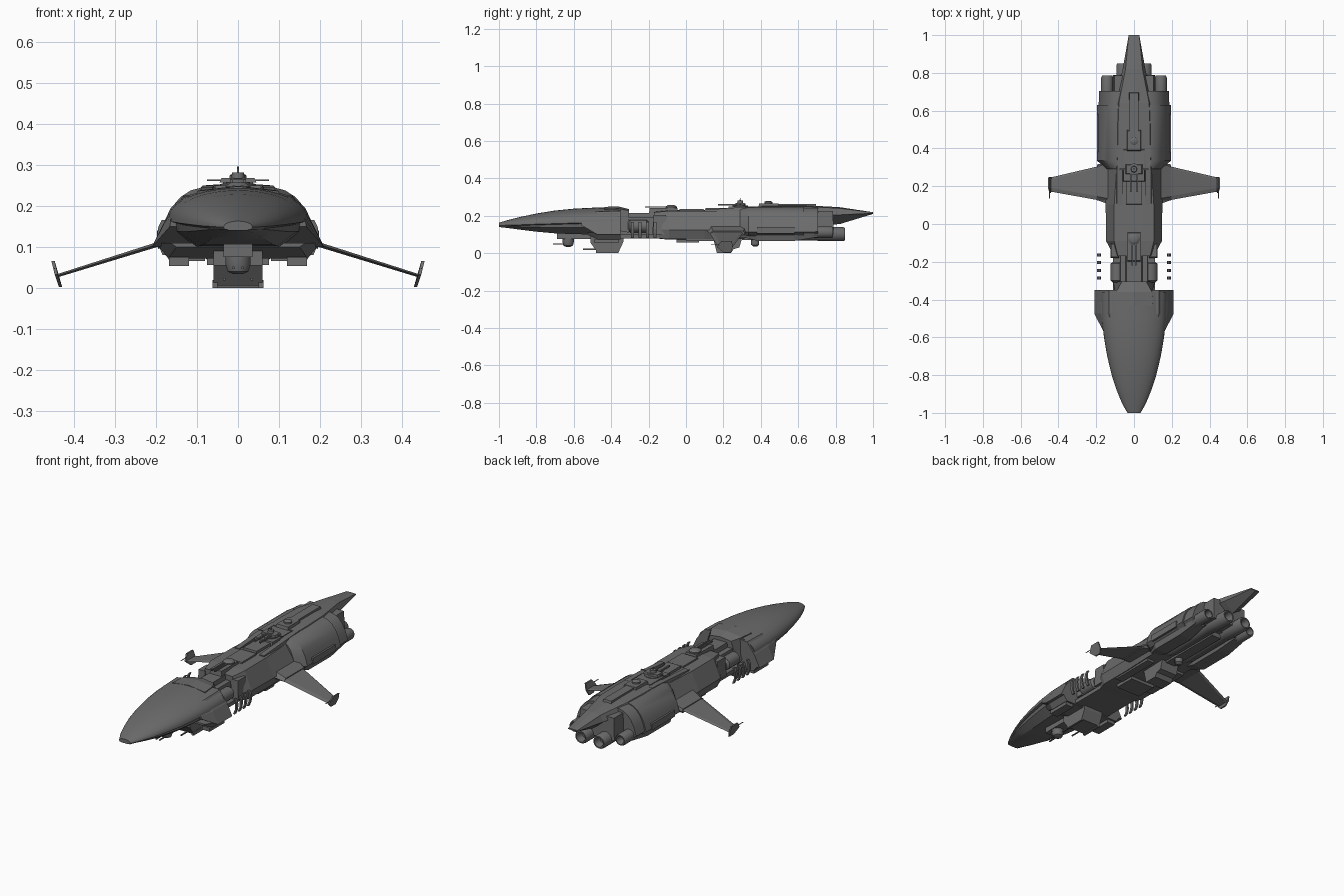
import bpy, bmesh, math
from mathutils import Vector

hull_grey = bpy.data.materials.new("hull_grey")
hull_grey.diffuse_color = (0.15, 0.15, 0.15, 1)


def skin(name, rings, mirror=False, smooth=0):
    """Solid through a list of equal-length rings of 3D points, capped at both ends."""
    bm = bmesh.new()
    vs = [[bm.verts.new(p) for p in r] for r in rings]
    n = len(rings[0])
    for a, b in zip(vs, vs[1:]):
        for i in range(n):
            j = (i + 1) % n
            bm.faces.new((a[i], a[j], b[j], b[i]))
    bm.faces.new(vs[0])
    bm.faces.new(vs[-1][::-1])
    bmesh.ops.remove_doubles(bm, verts=bm.verts, dist=1e-5)
    bmesh.ops.recalc_face_normals(bm, faces=bm.faces)
    me = bpy.data.meshes.new(name)
    bm.to_mesh(me)
    bm.free()
    me.materials.append(hull_grey)
    if smooth:
        me.polygons.foreach_set("use_smooth", [True] * len(me.polygons))
        me.set_sharp_from_angle(angle=math.radians(smooth))
    ob = bpy.data.objects.new(name, me)
    bpy.context.collection.objects.link(ob)
    if mirror:
        ob.modifiers.new("mirror", "MIRROR").use_mirror_merge = False
    return ob


def loft(name, sections, smooth=0):
    """Symmetric hull: (y, half profile from top centre to bottom centre)."""
    rings = []
    for y, half in sections:
        left = [(-x, z) for x, z in reversed(half) if x > 0]
        rings.append([(x, y, z) for x, z in half + left])
    return skin(name, rings, smooth=smooth)


def box(name, x, y, z, top=1.0, mirror=False):
    """Box from ranges; top scales the upper face."""
    def ring(h, s):
        cx, cy = sum(x) / 2, sum(y) / 2
        return [(cx + (px - cx) * s, cy + (py - cy) * s, h)
                for px, py in ((x[0], y[0]), (x[1], y[0]), (x[1], y[1]), (x[0], y[1]))]
    return skin(name, [ring(z[0], 1), ring(z[1], top)], mirror)


def lathe(name, origin, profile, axis="Y", n=16, mirror=False):
    """Turned part: profile of (position along axis, radius)."""
    rings = []
    for t, r in profile:
        ring = []
        for i in range(n):
            a = 2 * math.pi * (i + 0.5) / n
            c, s = r * math.cos(a), r * math.sin(a)
            p = Vector((c, t, s)) if axis == "Y" else Vector((c, s, t))
            ring.append(p + Vector(origin))
        rings.append(ring)
    return skin(name, rings, mirror, 35)


# Nose: domed upper shell and recessed lower hull; rows are y, half width, edge z, top z, bottom z
nose = [(-1, .035, .148, .163, .140), (-.95, .063, .150, .178, .134), (-.88, .092, .152, .195, .125),
        (-.8, .118, .155, .212, .115), (-.7, .142, .158, .228, .106), (-.6, .159, .161, .238, .102),
        (-.5, .170, .164, .243, .100), (-.36, .173, .166, .246, .100)]
upper, lower = [], []
for y, w, e, t, b in nose:
    arc = [(w * math.sin(math.radians(a)), e + (t - e) * math.cos(math.radians(a)) ** .9)
           for a in range(0, 86, 9)]
    upper.append((y, arc + [(w, e), (w * .9, e - .006), (0, e - .006)]))
    lower.append((y, [(0, e), (w * .93, e), (w * .9, e * .6 + b * .4), (w * .6, b), (0, b)]))
loft("nose_shell", upper, 35)
loft("nose_lower_hull", lower, 30)

# Flared collar behind the nose and its lower block
loft("nose_collar", [
    (-.56, [(0, .225), (.11, .21), (.164, .168), (.166, .150), (0, .150)]),
    (-.475, [(0, .238), (.132, .226), (.174, .165), (.21, .108), (.203, .096), (0, .096)][0:1]
     + [(.132, .222), (.176, .165), (.21, .100), (0, .100)]),
    (-.35, [(0, .238), (.132, .226), (.178, .165), (.21, .100), (0, .100)])])
loft("collar_lower_block", [
    (-.53, [(0, .11), (.165, .11), (.15, .10), (0, .10)]),
    (-.47, [(0, .11), (.2, .11), (.17, .072), (0, .072)]),
    (-.35, [(0, .11), (.2, .11), (.17, .072), (0, .072)])])
box("collar_foot", (.12, .168), (-.49, -.36), (.054, .075), mirror=True)
loft("nose_back_plate", [
    (-.435, [(0, .248), (.10, .236), (.10, .15), (0, .15)]),
    (-.36, [(0, .249), (.095, .238), (.10, .12), (0, .12)]),
    (-.305, [(0, .236), (.065, .228), (.11, .11), (0, .11)])])

# Neck: narrow core, side tanks, ribs
box("neck_core", (-.075, .075), (-.36, -.08), (.085, .19), .97)
box("neck_spine", (-.045, .045), (-.33, -.1), (.18, .215), .9)
box("neck_belly", (-.11, .11), (-.36, -.1), (.078, .10))
lathe("neck_tank", (.09, 0, .145), [(-.31, .022), (-.3, .034), (-.21, .034), (-.2, .022)], mirror=True)
box("neck_bracket", (.08, .125), (-.18, -.1), (.10, .205), .85, True)
for y in (-.285, -.245, -.205, -.165):
    path = [(.180, .080), (.190, .105), (.193, .130), (.190, .150), (.182, .166)]
    skin("neck_rib", [[(x - .005, y - .008, z), (x + .004, y - .008, z),
                       (x + .004, y + .008, z), (x - .005, y + .008, z)] for x, z in path], True)

# Middle hull
loft("middle_hull", [
    (-.17, [(0, .222), (.085, .218), (.105, .13), (.10, .08), (0, .08)]),
    (-.09, [(0, .23), (.105, .226), (.148, .125), (.13, .075), (0, .072)]),
    (.10, [(0, .23), (.105, .226), (.150, .125), (.13, .075), (0, .072)]),
    (.40, [(0, .232), (.085, .226), (.150, .125), (.13, .085), (0, .082)])])
for y0, y1, w, h in ((-.2, -.04, .036, .242), (-.04, .1, .052, .236),
                     (.1, .24, .045, .242), (.22, .40, .06, .250)):
    box("deck_block", (-w, w), (y0, y1), (.2, h), .92)
skin("deck_rail", [[(x, y, .2), (x + .035, y, .2), (x + .028, y, z), (x, y, z)]
                   for x, y, z in ((.062, .1, .232), (.062, .3, .246), (.058, .42, .250))], True)

# Rear hull: rounded shell with stepped ends
def rear(s):
    return [(x * s, .165 + (z - .165) * s) for x, z in
            ((0, .247), (.085, .246), (.115, .238), (.14, .222), (.163, .195), (.181, .160),
             (.195, .112), (.17, .092), (0, .092))]
loft("rear_shell", [(.29, [(x * .8, z) for x, z in rear(.95)]), (.335, rear(1)), (.63, rear(1))], 30)
loft("rear_shell_step", [(.62, rear(.96)), (.705, rear(.95))], 30)
box("rear_core", (-.11, .11), (.6, .79), (.1, .225), .95)
box("shell_side_strip", (.186, .197), (.38, .58), (.105, .14), mirror=True)

# Tail deck running out to a point
loft("tail_spike", [
    (.40, [(0, .253), (.085, .248), (.11, .2), (0, .18)]),
    (.50, [(0, .256), (.085, .250), (.115, .2), (0, .16)]),
    (.64, [(0, .256), (.08, .250), (.105, .2), (0, .15)]),
    (.82, [(0, .246), (.045, .240), (.06, .205), (0, .155)]),
    (1.0, [(0, .219), (.028, .218), (.028, .213), (0, .210)])])
box("tail_ridge", (-.026, .026), (.48, .70), (.24, .264), .94)
box("tail_bridge", (-.04, .04), (.385, .50), (.24, .266), .88)
lathe("bridge_sensor", (0, .44, 0), [(.26, .022), (.274, .022), (.280, .012)], "Z", 12)

# Engines: hollow nozzles and under-slung pods
for name, x, z, r, y0, y1 in (("inner_engine", .056, .102, .038, .40, .85),
                              ("outer_engine", .142, .112, .032, .45, .785)):
    lathe(name, (x, 0, z), [(y0 - .08, r * .45), (y0, r * .92), (y1 - .15, r * .92), (y1 - .14, r),
                            (y1 - .01, r), (y1, r * .88), (y1, r * .7), (y1 - .04, r * .5)], mirror=True)
skin("engine_fairing", [[(x0, y, .11), (x1, y, .11), (x1 - .012, y, z), (x0 + .012, y, z)]
                        for x0, x1, y, z in ((.08, .14, .29, .09), (.08, .18, .38, .066),
                                             (.08, .18, .58, .066), (.09, .175, .7, .085))], True)
box("engine_keel", (-.03, .03), (.3, .68), (.07, .11))

# Wings, angled down, with end plates and tip spikes
def wing_ring(x, y0, y1, t):
    z = .105 - (x - .2) * .3125
    return [(x, y0, z), (x, y0 + .02, z + t), (x, y1 - .01, z + t), (x, y1, z),
            (x, y1 - .01, z - t), (x, y0 + .02, z - t)]
skin("wing", [wing_ring(.12, .10, .325, .007), wing_ring(.2, .128, .303, .006),
              wing_ring(.443, .172, .246, .004)], True)
skin("wing_root", [wing_ring(.11, .11, .335, .025), wing_ring(.195, .125, .315, .011)], True)
skin("wing_end_plate", [[(x + dx, y, z) for x, y, z in
                         ((.433, .20, .003), (.443, .165, .033), (.451, .19, .066),
                          (.451, .245, .066), (.443, .25, .033), (.433, .24, .003))]
                        for dx in (-.004, .004)], True)
box("wing_tip_spike", (.446, .449), (.135, .2), (.046, .049), mirror=True)

# Top turrets with barrels and mast
lathe("main_turret", (0, .29, 0), [(.245, .044), (.254, .044), (.255, .03), (.266, .03), (.267, .017),
                                   (.281, .015), (.282, .003), (.296, .002)], "Z", 12)
box("turret_arm", (-.045, .045), (.265, .315), (.257, .268), .9)
box("turret_crossbar", (-.076, .076), (.287, .293), (.261, .264))
box("main_turret_barrel", (.012, .02), (.17, .28), (.256, .264), mirror=True)
lathe("forward_turret", (0, -.08, 0), [(.235, .032), (.248, .032), (.256, .02), (.257, .018)], "Z", 12)
box("forward_turret_barrel", (.006, .013), (-.22, -.08), (.243, .250), mirror=True)

# Belly: front and rear keel blocks, middle hatch, chin turret
def keel(name, w, points):
    skin(name, [[(x, y, z) for y, z in points] for x in (-w, w)])
keel("front_keel", .06, ((-.51, .10), (-.51, .055), (-.475, .006), (-.36, .006), (-.335, .06), (-.335, .10)))
keel("rear_keel", .055, ((.14, .10), (.165, .0), (.24, .0), (.255, .022), (.285, .03), (.305, .10)))
box("keel_rail", (.05, .062), (-.48, -.36), (0, .02), mirror=True)
box("keel_gun", (.03, .036), (-.55, -.46), (.018, .024), mirror=True)
box("belly_hatch", (-.075, .075), (-.05, .07), (.056, .08))
box("belly_side_block", (.08, .125), (.0, .26), (.066, .09), mirror=True)
box("chin_mount", (-.035, .035), (-.69, -.5), (.075, .115))
lathe("chin_turret", (0, -.63, 0), [(.034, .012), (.04, .026), (.06, .032), (.08, .032)], "Z", 12)
box("chin_barrel", (.008, .014), (-.71, -.62), (.046, .052), mirror=True)
lathe("belly_sensor", (0, .37, 0), [(.035, .01), (.045, .022), (.08, .022)], "Z", 12)
